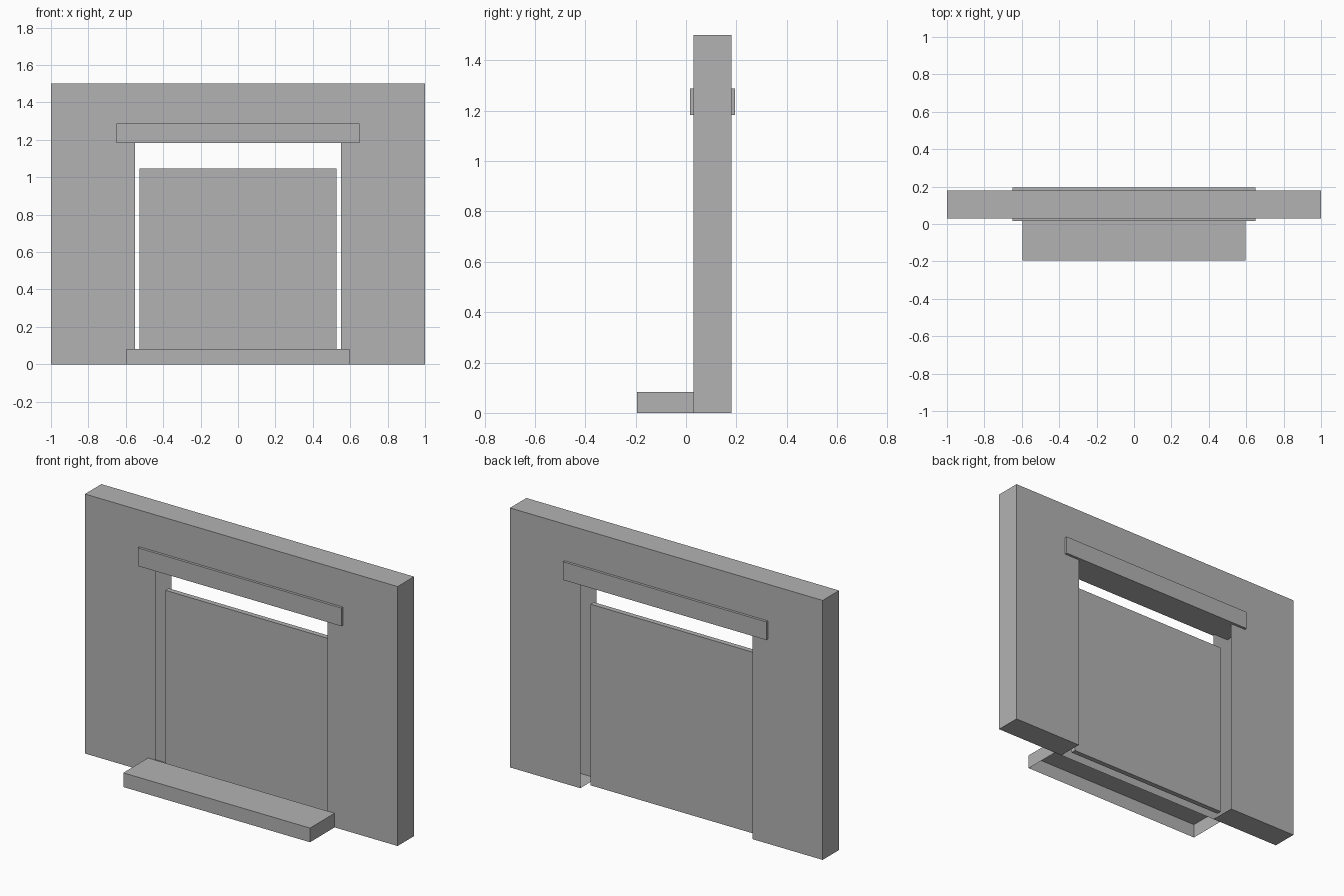
import bpy
import bmesh

if "Cube" in bpy.data.objects:
    bpy.data.objects.remove(bpy.data.objects["Cube"], do_unlink=True)

grey = bpy.data.materials.new("plain_grey")
grey.use_nodes = True
colour = (0.45, 0.45, 0.45, 1.0)
grey.diffuse_color = colour
grey.node_tree.nodes["Principled BSDF"].inputs["Base Color"].default_value = colour


def finish(name, bm):
    """Turn a bmesh into a flat grey object."""
    mesh = bpy.data.meshes.new(name)
    bm.to_mesh(mesh)
    bm.free()
    mesh.materials.append(grey)
    obj = bpy.data.objects.new(name, mesh)
    bpy.context.collection.objects.link(obj)
    return obj


def box(name, half_width, y, z, open_bottom=False):
    """Box centred on x = 0, spanning the y and z ranges."""
    bm = bmesh.new()
    bmesh.ops.create_cube(bm, size=1)
    for v in bm.verts:
        v.co.x *= 2 * half_width
        v.co.y = y[v.co.y > 0]
        v.co.z = z[v.co.z > 0]
    if open_bottom:
        bm.normal_update()
        down = [f for f in bm.faces if f.normal.z < -0.9]
        bmesh.ops.delete(bm, geom=down, context='FACES_ONLY')
    return finish(name, bm)


# Hollow wall: an arch profile extruded back, with open jambs and head
WALL_Y = (0.03, 0.18)
OPEN_X, OPEN_Z = 0.55, 1.2
profile = [(-1, 0), (-OPEN_X, 0), (-OPEN_X, OPEN_Z), (OPEN_X, OPEN_Z),
           (OPEN_X, 0), (1, 0), (1, 1.5), (-1, 1.5)]
bm = bmesh.new()
front = bm.faces.new([bm.verts.new((x, WALL_Y[0], z)) for x, z in profile])
back = bmesh.ops.extrude_face_region(bm, geom=[front], use_keep_orig=True)
for item in back["geom"]:
    if isinstance(item, bmesh.types.BMVert):
        item.co.y = WALL_Y[1]
bmesh.ops.recalc_face_normals(bm, faces=bm.faces)
reveals = [f for f in bm.faces if abs(f.normal.y) < 0.5 and all(
    abs(v.co.x) < OPEN_X + 0.01 and v.co.z < OPEN_Z + 0.01 for v in f.verts)]
bmesh.ops.delete(bm, geom=reveals, context='FACES_ONLY')
finish("wall", bm)

# Lintel, door panel and entrance step
box("lintel", 0.65, (0.015, 0.195), (1.183, 1.288))
box("door_panel", 0.527, (0.09, 0.12), (0.0, 1.047))
box("step", 0.597, (-0.195, 0.03), (0.0, 0.082), open_bottom=True)
